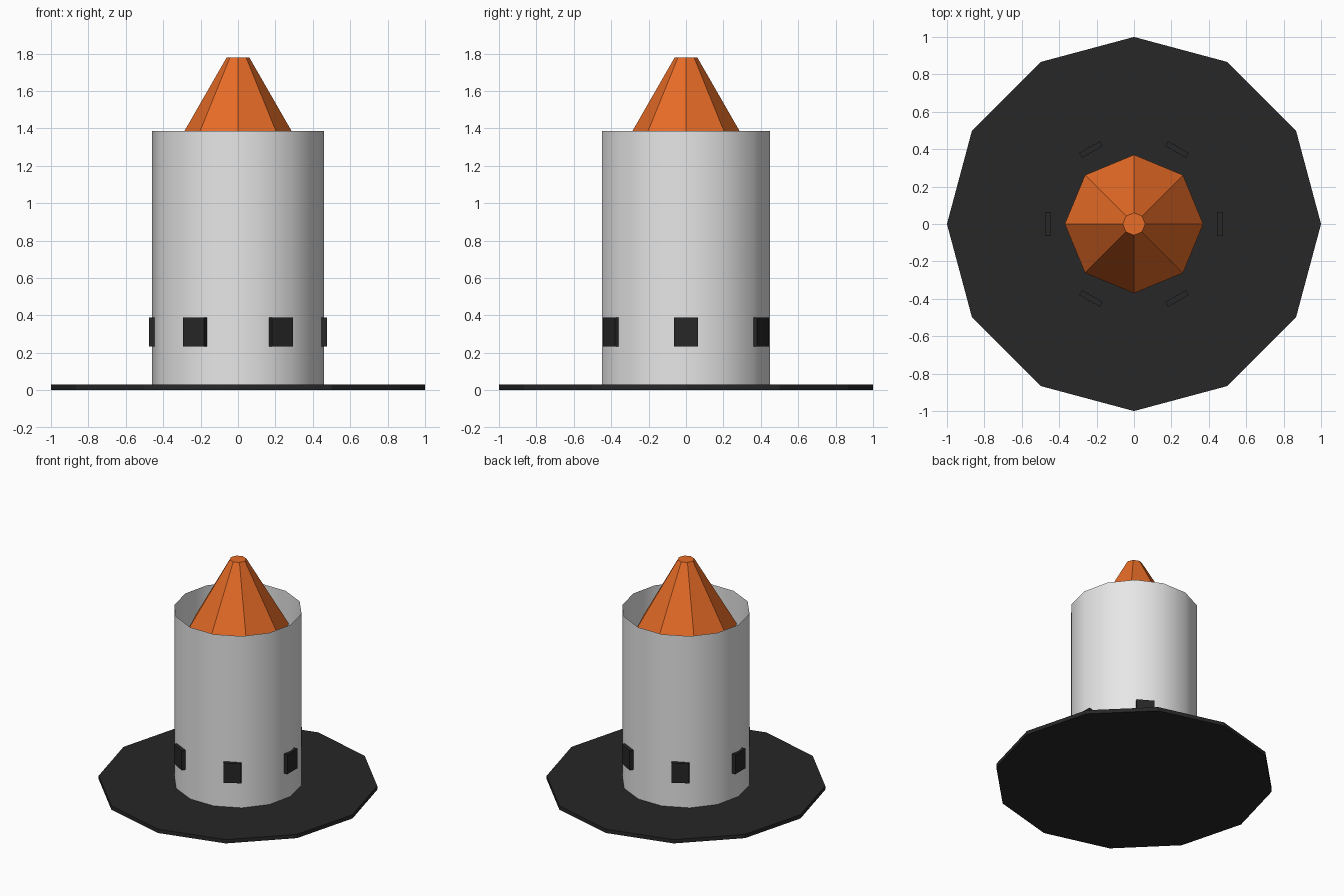
import bpy
import bmesh
from math import pi, radians
from mathutils import Matrix

default = bpy.data.objects.get("Cube")
if default:
    bpy.data.objects.remove(default, do_unlink=True)


def make_material(name, rgb):
    mat = bpy.data.materials.new(name)
    mat.use_nodes = True
    mat.diffuse_color = (*rgb, 1)
    bsdf = next(n for n in mat.node_tree.nodes if n.type == 'BSDF_PRINCIPLED')
    bsdf.inputs["Base Color"].default_value = (*rgb, 1)
    return mat


def finish(bm, name, mat):
    mesh = bpy.data.meshes.new(name)
    bm.to_mesh(mesh)
    bm.free()
    mesh.materials.append(mat)
    obj = bpy.data.objects.new(name, mesh)
    bpy.context.collection.objects.link(obj)
    return obj


def frustum(name, mat, sides, r_bottom, r_top, z0, z1, turn=0, open_top=False):
    """Upright prism or cone with its first corner at angle turn."""
    bm = bmesh.new()
    place = Matrix.Translation((0, 0, (z0 + z1) / 2)) @ Matrix.Rotation(turn, 4, 'Z')
    bmesh.ops.create_cone(bm, cap_ends=True, segments=sides, radius1=r_bottom,
                          radius2=r_top, depth=z1 - z0, matrix=place)
    bm.normal_update()
    if open_top:
        lid = [f for f in bm.faces if f.normal.z > 0.9]
        bmesh.ops.delete(bm, geom=lid, context='FACES_ONLY')
    return finish(bm, name, mat)


black = make_material("matte black", (0.02, 0.02, 0.02))
grey = make_material("light grey", (0.8, 0.8, 0.8))
orange = make_material("orange", (0.8, 0.15, 0.02))

BASE_TOP = 0.03
RIM = 1.385

# Twelve-sided ground plate
frustum("base_plate", black, 12, 1, 1, 0, BASE_TOP)

# Open-topped thin tube, smooth around its side
tube = frustum("tube_body", grey, 14, 0.46, 0.46, BASE_TOP, RIM, pi / 2, open_top=True)
bpy.ops.object.select_all(action='DESELECT')
tube.select_set(True)
bpy.context.view_layer.objects.active = tube
bpy.ops.object.shade_smooth_by_angle(angle=radians(30))

# Faceted nose sunk below the rim
frustum("nose_cone", orange, 8, 0.37, 0.06, 1.24, 1.78)

# Ring of six small vents near the foot of the tube
for i in range(6):
    bm = bmesh.new()
    place = (Matrix.Rotation(i * pi / 3, 4, 'Z') @ Matrix.Translation((0.46, 0, 0.31))
             @ Matrix.Diagonal((0.03, 0.128, 0.155, 1)))
    bmesh.ops.create_cube(bm, size=1, matrix=place)
    finish(bm, f"vent_{i + 1}", black)
